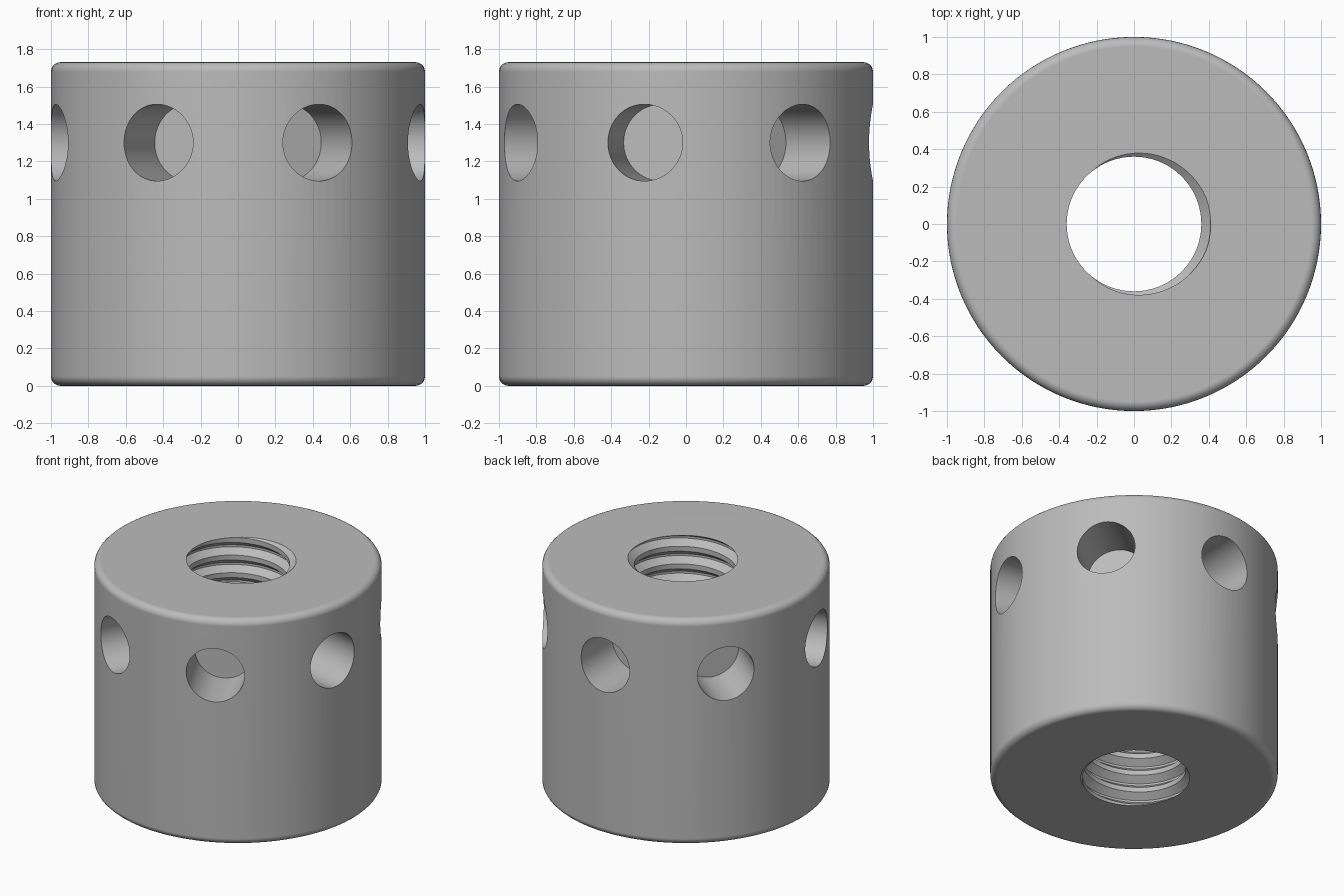
import bpy
import bmesh
import math
from mathutils import Matrix, Vector

HEIGHT, RADIUS, EDGE = 1.73, 1.0, 0.05
BORE, ROOT, PITCH = 0.36, 0.41, 0.135
HOLES, HOLE_R, HOLE_Z, FLOOR = 7, 0.205, 1.30, 0.60

cube = bpy.data.objects.get("Cube")
if cube:
    bpy.data.objects.remove(cube, do_unlink=True)

steel = bpy.data.materials.new("grey_steel")
steel.use_nodes = True
GREY = (0.5, 0.5, 0.5, 1.0)
steel.diffuse_color = GREY
steel.node_tree.nodes["Principled BSDF"].inputs["Base Color"].default_value = GREY


def make_object(name, bm):
    bmesh.ops.recalc_face_normals(bm, faces=bm.faces[:])
    mesh = bpy.data.meshes.new(name)
    bm.to_mesh(mesh)
    bm.free()
    mesh.materials.append(steel)
    obj = bpy.data.objects.new(name, mesh)
    bpy.context.collection.objects.link(obj)
    return obj


def make_body():
    """Solid drum with rounded rims."""
    bm = bmesh.new()
    bmesh.ops.create_cone(bm, cap_ends=True, segments=128, radius1=RADIUS,
                          radius2=RADIUS, depth=HEIGHT,
                          matrix=Matrix.Translation((0, 0, HEIGHT / 2)))
    rims = [e for e in bm.edges if abs(e.verts[0].co.z - e.verts[1].co.z) < 0.001]
    bmesh.ops.bevel(bm, geom=rims, offset=EDGE, segments=5, profile=0.5,
                    affect='EDGES')
    return make_object("collar_body", bm)


def make_hole_cutter():
    """Ring of flat-floored radial holes."""
    bm = bmesh.new()
    length = 0.6
    for i in range(HOLES):
        angle = math.pi / 2 + i * math.tau / HOLES
        place = (Matrix.Rotation(angle, 4, 'Z')
                 @ Matrix.Translation((FLOOR + length / 2, 0, HOLE_Z))
                 @ Matrix.Rotation(math.pi / 2, 4, 'Y'))
        bmesh.ops.create_cone(bm, cap_ends=True, segments=64, radius1=HOLE_R,
                              radius2=HOLE_R, depth=length, matrix=place)
    return make_object("radial_hole_cutter", bm)


def make_thread_cutter():
    """Threaded rod whose groove meets the top face at +x."""
    # Thread outline over one pitch: half widths of the flat root and the groove
    flat, wide = 0.06, 0.36
    outline = [-wide, -flat, flat, wide]
    low, high, sides = -0.1, HEIGHT + 0.1, 72

    def radius_at(z, turn):
        offset = (z - HEIGHT) / PITCH - turn
        distance = abs(offset - round(offset))
        depth = min(1, max(0, (wide - distance) / (wide - flat)))
        return BORE + (ROOT - BORE) * depth

    turns = range(-math.ceil(HEIGHT / PITCH) - 3, 4)
    bm = bmesh.new()
    columns = []
    for i in range(sides + 1):
        turn = i / sides
        column = []
        for k in turns:
            for p in outline:
                z = min(high, max(low, HEIGHT + PITCH * (k + p + turn)))
                r = radius_at(z, turn)
                a = turn * math.tau
                column.append(bm.verts.new(Vector((r * math.cos(a), r * math.sin(a), z))))
        columns.append(column)
    for left, right in zip(columns, columns[1:]):
        for j in range(len(left) - 1):
            bm.faces.new((left[j], right[j], right[j + 1], left[j + 1]))
    bmesh.ops.remove_doubles(bm, verts=bm.verts[:], dist=0.00005)
    bmesh.ops.dissolve_degenerate(bm, edges=bm.edges[:], dist=0.00001)
    bmesh.ops.triangulate(bm, faces=bm.faces[:])
    # Close both ends
    for end in (low, high):
        ring = [e for e in bm.edges if e.is_boundary
                and all(abs(v.co.z - end) < 0.0005 for v in e.verts)]
        bmesh.ops.contextual_create(bm, geom=ring)
    return make_object("bore_thread_cutter", bm)


def cut(target, cutter):
    cutter.hide_render = True
    mod = target.modifiers.new(cutter.name, 'BOOLEAN')
    mod.operation = 'DIFFERENCE'
    mod.solver = 'EXACT'
    mod.object = cutter
    bpy.context.view_layer.objects.active = target
    bpy.ops.object.modifier_apply(modifier=mod.name)
    bpy.data.objects.remove(cutter, do_unlink=True)


body = make_body()
cut(body, make_hole_cutter())
cut(body, make_thread_cutter())

# One material, smooth walls with crisp hole and thread edges
body.data.materials.clear()
body.data.materials.append(steel)
for face in body.data.polygons:
    face.material_index = 0
bpy.ops.object.select_all(action='DESELECT')
body.select_set(True)
bpy.context.view_layer.objects.active = body
bpy.ops.object.shade_smooth_by_angle(angle=math.radians(30))
weighted = body.modifiers.new("clean_normals", 'WEIGHTED_NORMAL')
weighted.keep_sharp = True
